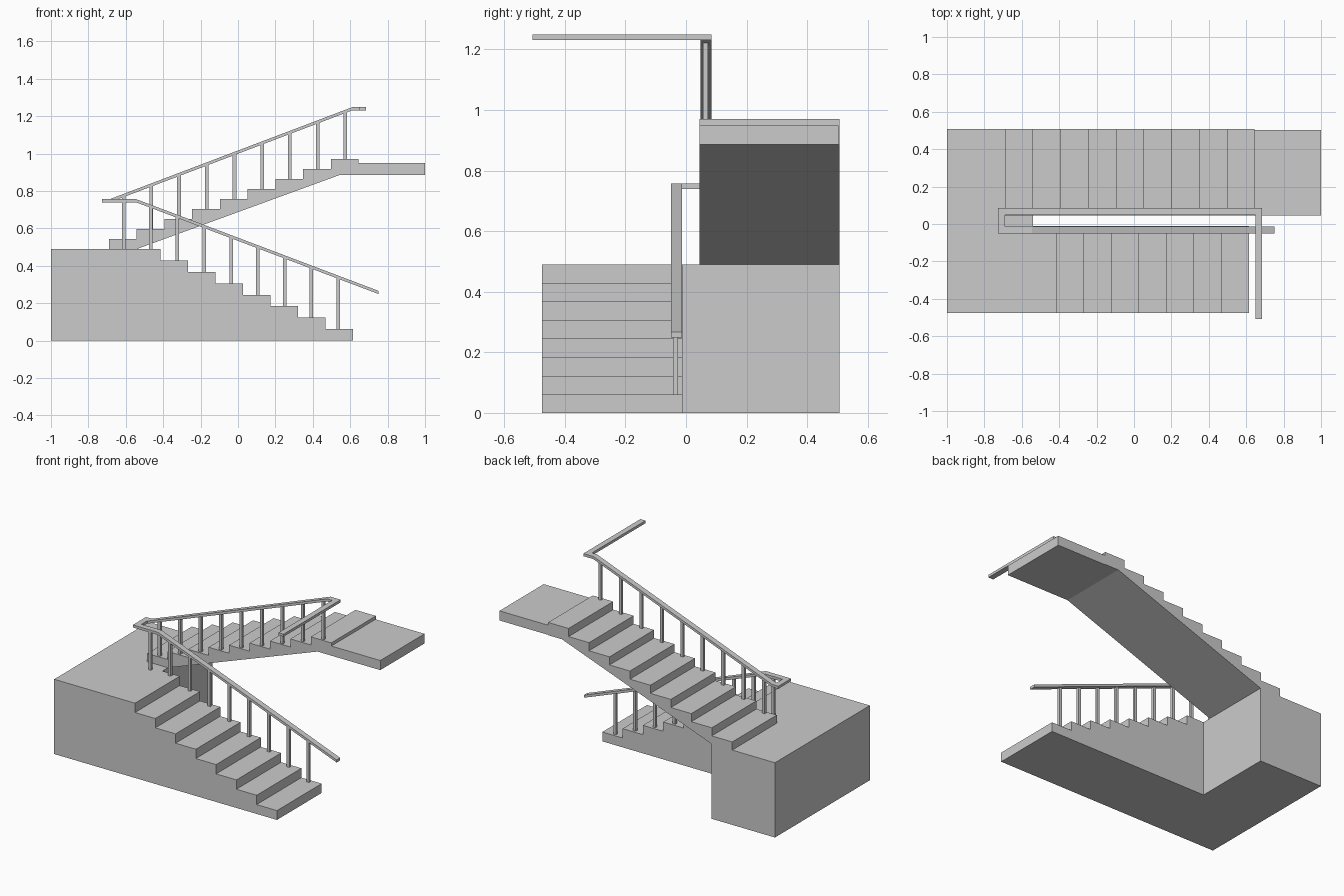
import bpy, bmesh
from mathutils import Vector

if "Cube" in bpy.data.objects:
    bpy.data.objects.remove(bpy.data.objects["Cube"])


def finish(name, bm):
    bmesh.ops.recalc_face_normals(bm, faces=bm.faces)
    me = bpy.data.meshes.new(name)
    bm.to_mesh(me)
    bm.free()
    ob = bpy.data.objects.new(name, me)
    bpy.context.collection.objects.link(ob)
    return ob


def extrude_profile(name, xz, y0, y1):
    """Extrude a side profile (x, z) across the width of the stair."""
    bm = bmesh.new()
    face = bm.faces.new([bm.verts.new((x, y0, z)) for x, z in xz])
    geom = bmesh.ops.extrude_face_region(bm, geom=[face])["geom"]
    verts = [g for g in geom if isinstance(g, bmesh.types.BMVert)]
    bmesh.ops.translate(bm, verts=verts, vec=(0, y1 - y0, 0))
    return finish(name, bm)


def box(name, x0, x1, y0, y1, z0, z1):
    return extrude_profile(name, [(x0, z0), (x1, z0), (x1, z1), (x0, z1)], y0, y1)


def sweep_rail(name, path, half_w, half_h):
    """Rectangular rail with mitred plan corners and upright sides."""
    pts = [Vector(p) for p in path]
    bm = bmesh.new()
    rings = []
    for i, p in enumerate(pts):
        a = (p - pts[i - 1]) if i else (pts[1] - p)
        b = (pts[i + 1] - p) if i < len(pts) - 1 else a
        na = Vector((-a.y, a.x, 0)).normalized()
        nb = Vector((-b.y, b.x, 0)).normalized()
        side = (na + nb).normalized()
        side *= half_w / side.dot(na)
        up = Vector((0, 0, half_h))
        rings.append([bm.verts.new(p + v) for v in
                      (side + up, side - up, -side - up, -side + up)])
    for r, s in zip(rings, rings[1:]):
        for k in range(4):
            bm.faces.new((r[k], r[k - 1], s[k - 1], s[k]))
    bm.faces.new(rings[0])
    bm.faces.new(rings[-1])
    return finish(name, bm)


LAND_Z = 0.49
GO = 0.147
RISE_LO = LAND_Z / 8
RISE_UP = 0.0533
UP_GO = 0.1483

# Lower flight: solid block stepping up to the half landing
prof = [(-1, 0), (0.615, 0)]
for i in range(8):
    x = 0.615 - i * GO
    prof += ([(x, i * RISE_LO)] if i else []) + [(x, (i + 1) * RISE_LO)]
prof.append((-1, LAND_Z))
extrude_profile("lower_flight", prof, -0.475, -0.012)

# Half landing behind the lower flight
box("half_landing", -1, -0.54, -0.012, 0.507, 0, LAND_Z)

# Upper flight: stepped top with sloping underside
prof = [(-0.69, LAND_Z)]
for i in range(9):
    z = LAND_Z + (i + 1) * RISE_UP
    prof += [(-0.69 + i * UP_GO, z), (-0.69 + (i + 1) * UP_GO, z)]
prof += [(0.645, 0.886), (0.545, 0.886), (-0.54, LAND_Z)]
extrude_profile("upper_flight", prof, 0.045, 0.507)

# Top landing slab
box("top_landing", 0.645, 1.0, 0.045, 0.503, 0.886, 0.949)

# Continuous handrail
LO_Y, UP_Y = -0.031, 0.066
sweep_rail("handrail", [
    (0.75, LO_Y, 0.258), (-0.545, LO_Y, 0.748), (-0.709, LO_Y, 0.748),
    (-0.709, UP_Y, 0.748), (-0.68, UP_Y, 0.750), (0.612, UP_Y, 1.24),
    (0.667, UP_Y, 1.24), (0.667, -0.507, 1.24)], 0.0185, 0.0085)


def post(name, x, y, z0, z1, slope):
    """Square baluster whose top follows the rail pitch."""
    h = 0.0095
    extrude_profile(name, [(x - h, z0), (x + h, z0), (x + h, z1 + slope * h),
                           (x - h, z1 - slope * h)], y - 0.0085, y + 0.0085)


# Balusters, one per tread on each flight
PITCH = 0.3785
for i in range(9):
    x = 0.536 - i * 0.1433
    foot = min(i + 1, 8) * RISE_LO
    flat = x < -0.545
    top = 0.748 if flat else 0.748 - (x + 0.545) * PITCH
    post(f"lower_baluster_{i + 1}", x, -0.035, foot, top, 0 if flat else -PITCH)

    x = -0.612 + i * UP_GO
    post(f"upper_baluster_{i + 1}", x, 0.064, LAND_Z + (i + 1) * RISE_UP,
         0.750 + (x + 0.68) * PITCH, PITCH)
